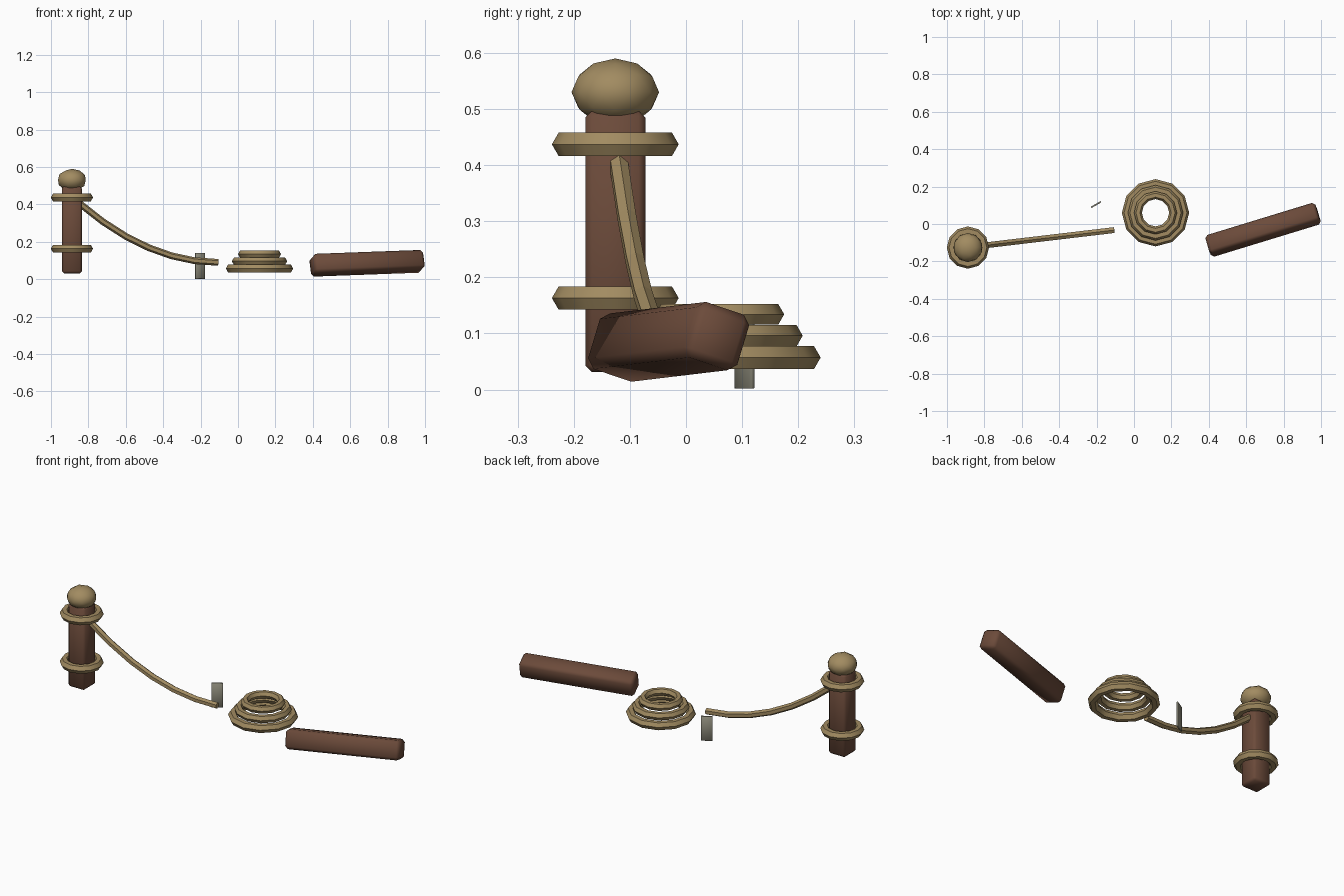
import bpy
import math
from mathutils import Vector

cube = bpy.data.objects.get("Cube")
if cube:
    bpy.data.objects.remove(cube, do_unlink=True)


def material(name, rgb):
    m = bpy.data.materials.new(name)
    m.use_nodes = True
    m.diffuse_color = (*rgb, 1)
    m.node_tree.nodes["Principled BSDF"].inputs["Base Color"].default_value = (*rgb, 1)
    return m


wood = material("dark_wood", (0.15, 0.07, 0.043))
rope = material("rope_tan", (0.36, 0.26, 0.12))
stone = material("grey_tag", (0.29, 0.28, 0.215))


def finish(name, mat, angle):
    ob = bpy.context.object
    ob.name = name
    ob.data.materials.append(mat)
    bpy.ops.object.shade_smooth_by_angle(angle=math.radians(angle))
    return ob


def timber(name, loc, size, mat, bevel, rot=(0, 0, 0), order='XYZ'):
    bpy.ops.mesh.primitive_cube_add(size=1, location=loc)
    ob = bpy.context.object
    ob.scale = size
    bpy.ops.object.transform_apply(location=False, rotation=False, scale=True)
    ob.rotation_mode = order
    ob.rotation_euler = [math.radians(a) for a in rot]
    mod = ob.modifiers.new("Bevel", 'BEVEL')
    mod.width = bevel
    mod.segments = 1
    bpy.ops.object.modifier_apply(modifier="Bevel")
    return finish(name, mat, 50)


def ring(name, loc, outer, thick, sides):
    bpy.ops.mesh.primitive_torus_add(
        location=loc, major_radius=outer - thick, minor_radius=thick,
        major_segments=sides, minor_segments=6)
    return finish(name, rope, 40)


# Upright post with ball cap and two rope collars
px, py = -0.888, -0.126
timber("mooring_post", (px, py, 0.264), (0.107, 0.107, 0.466), wood, 0.012)
bpy.ops.mesh.primitive_ico_sphere_add(subdivisions=2, radius=0.078, location=(px, py, 0.53))
bpy.context.object.scale.z = 0.77
finish("post_cap", rope, 50)
for label, z in (("lower", 0.163), ("upper", 0.437)):
    ring(label + "_collar", (px, py, z), 0.113, 0.024, 12)

# Sagging rope made of straight overlapping lengths
start, end = Vector((-0.845, -0.12, 0.403)), Vector((-0.11, -0.033, 0.09))
count = 6
path = []
for i in range(count + 1):
    t = i / count
    p = start.lerp(end, t)
    p.z = end.z + (start.z - end.z) * (1 - t) ** 2
    path.append(p)
for i, (a, b) in enumerate(zip(path, path[1:])):
    d = b - a
    bpy.ops.mesh.primitive_cylinder_add(
        vertices=6, radius=0.018, depth=d.length + 0.008, location=(a + b) / 2)
    bpy.context.object.rotation_euler = d.to_track_quat('Z', 'Y').to_euler()
    finish("rope_length_%d" % (i + 1), rope, 30)

# Small upright tag
timber("tag_plate", (-0.203, 0.104, 0.071), (0.06, 0.008, 0.138), stone, 0.001, (0, 0, 30))

# Stacked rope coil
for i, (z, outer, thick) in enumerate(
        ((0.057, 0.18, 0.024), (0.096, 0.148, 0.022), (0.134, 0.115, 0.021))):
    ring("coil_ring_%d" % (i + 1), (0.115, 0.06, z), outer, thick, 12)

# Fallen log, rolled and slightly raised at one end
timber("fallen_log", (0.69, -0.031, 0.085), (0.615, 0.104, 0.104), wood, 0.015, (-18, -2, 17))
